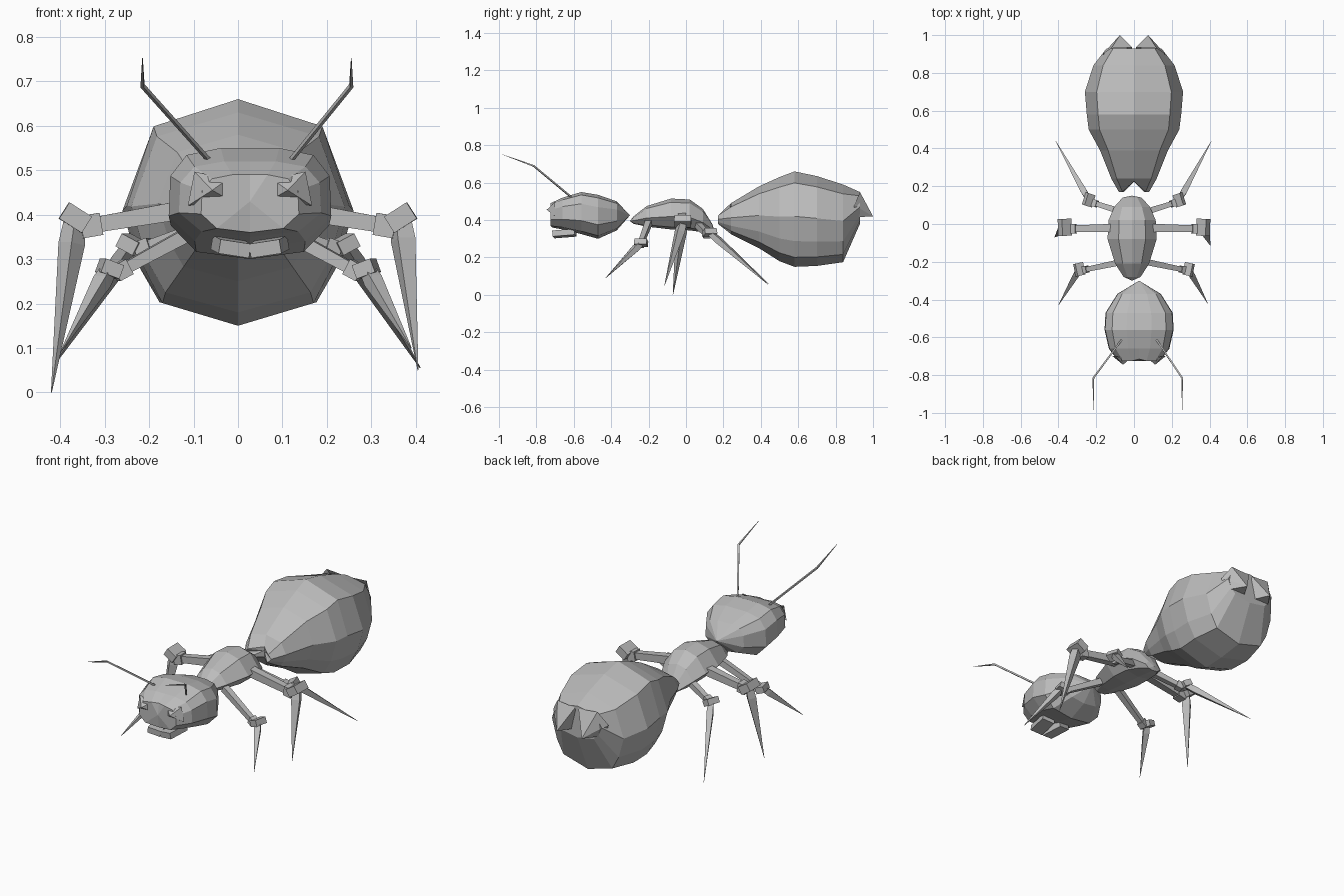
import bpy, bmesh, math
from mathutils import Vector

cube = bpy.data.objects.get("Cube")
if cube:
    bpy.data.objects.remove(cube, do_unlink=True)

grey = bpy.data.materials.new("grey shell")
grey.use_nodes = True
grey.diffuse_color = (0.5, 0.5, 0.5, 1)
grey.node_tree.nodes["Principled BSDF"].inputs["Base Color"].default_value = (0.5, 0.5, 0.5, 1)


def finish(name, bm):
    bmesh.ops.recalc_face_normals(bm, faces=bm.faces)
    mesh = bpy.data.meshes.new(name)
    bm.to_mesh(mesh)
    bm.free()
    mesh.materials.append(grey)
    obj = bpy.data.objects.new(name, mesh)
    bpy.context.collection.objects.link(obj)
    return obj


def skin(bm, rings, caps):
    """Join vertex rings and close each end with a fan around a cap point."""
    rows = [[bm.verts.new(p) for p in ring] for ring in rings]
    n = len(rows[0])
    for a, b in zip(rows, rows[1:]):
        for i in range(n):
            j = (i + 1) % n
            bm.faces.new((a[i], a[j], b[j], b[i]))
    for row, cap in zip((rows[0], rows[-1]), caps):
        tip = bm.verts.new(cap)
        for i in range(n):
            bm.faces.new((row[i], row[(i + 1) % n], tip))


def body(name, half, sections, caps, cx=0.0):
    """half: unit outline (x, height 0-1) from top to bottom on one side.
    section: y, half width, bottom, top, y shift of the middle line."""
    outline = half + [(-x, h) for x, h in reversed(half) if x > 0]
    rings = [[(cx + x * w, y + (shift if x == 0 else 0), lo + h * (hi - lo))
              for x, h in outline] for y, w, lo, hi, shift in sections]
    bm = bmesh.new()
    skin(bm, rings, [(cx, y, z) for y, z in caps])
    return finish(name, bm)


def rod(name, points, radii, sides=4):
    """Faceted tapering rod along a path."""
    pts = [Vector(p) for p in points]
    rings = []
    for i, (p, r) in enumerate(zip(pts, radii)):
        d = (pts[min(i + 1, len(pts) - 1)] - pts[max(i - 1, 0)]).normalized()
        u = d.cross(Vector((0, 0, 1))).normalized()
        v = u.cross(d)
        angles = [math.tau * (k + 0.5) / sides for k in range(sides)]
        rings.append([p + r * (u * math.cos(t) + v * math.sin(t)) for t in angles])
    bm = bmesh.new()
    skin(bm, rings, (pts[0], pts[-1]))
    return finish(name, bm)


def block(name, centre, size, direction):
    """Box whose local x axis follows a direction."""
    bm = bmesh.new()
    bmesh.ops.create_cube(bm, size=1)
    bmesh.ops.scale(bm, vec=size, verts=bm.verts)
    obj = finish(name, bm)
    obj.location = centre
    obj.rotation_euler = Vector(direction).to_track_quat('X', 'Z').to_euler()
    return obj


# Abdomen with a notch at both ends
body("abdomen", [(0, 1), (0.76, 0.88), (1, 0.53), (0.86, 0.27), (0.68, 0.1), (0, 0)],
     [(0.17, 0.08, 0.375, 0.43, 0.055),
      (0.24, 0.12, 0.325, 0.49, 0),
      (0.39, 0.18, 0.25, 0.58, 0),
      (0.50, 0.24, 0.18, 0.63, 0),
      (0.58, 0.25, 0.15, 0.66, 0),
      (0.70, 0.26, 0.155, 0.635, 0),
      (0.84, 0.215, 0.175, 0.59, 0),
      (0.93, 0.145, 0.38, 0.55, 0)],
     ((0.225, 0.41), (0.93, 0.44)))
# Rear points that continue the flanks
for side in (-1, 1):
    bm = bmesh.new()
    base = [(0.01, 0.935, 0.54), (0.12, 0.93, 0.55), (0.165, 0.90, 0.48),
            (0.15, 0.89, 0.415), (0.02, 0.90, 0.415)]
    skin(bm, [[(side * x, y, z) for x, y, z in base]], [(side * 0.075, 1.0, 0.42)])
    finish("abdomen_point", bm)

# Thorax
body("thorax", [(0, 1), (0.55, 0.88), (1, 0.42), (0.6, 0.08), (0, 0)],
     [(-0.28, 0.045, 0.38, 0.42, 0),
      (-0.21, 0.09, 0.365, 0.475, 0),
      (-0.08, 0.13, 0.35, 0.515, 0),
      (0.02, 0.125, 0.345, 0.51, 0),
      (0.09, 0.095, 0.335, 0.46, 0),
      (0.14, 0.05, 0.33, 0.38, 0)],
     ((-0.30, 0.395), (0.15, 0.35)), -0.01)

# Head
HX = 0.027
body("head", [(0, 1), (0.36, 1), (0.78, 0.93), (0.98, 0.72), (1, 0.32), (0.68, 0.07), (0, 0)],
     [(-0.725, 0.11, 0.36, 0.49, 0.01),
      (-0.66, 0.16, 0.35, 0.52, 0),
      (-0.56, 0.183, 0.325, 0.55, 0),
      (-0.47, 0.178, 0.30, 0.535, 0),
      (-0.37, 0.115, 0.345, 0.50, 0)],
     ((-0.725, 0.43), (-0.30, 0.425)), HX)

# Eyes, mandibles and antennae
for side, label in ((-1, "right"), (1, "left")):
    bm = bmesh.new()
    corners = [(0.05, -0.715, 0.48), (0.125, -0.70, 0.497),
               (0.14, -0.70, 0.42), (0.05, -0.715, 0.435)]
    skin(bm, [[(HX + side * x, y, z) for x, y, z in corners]],
         [(HX + side * 0.085, -0.745, 0.455)])
    finish(label + "_eye", bm)
    jaw = block(label + "_mandible", (HX + side * 0.043, -0.65, 0.328),
                (0.12, 0.07, 0.032), (side * 0.15, 1, 0.08))
    jaw.rotation_euler.rotate_axis('X', -side * 0.15)
    elbow = 0.02 + side * 0.235
    rod(label + "_antenna", [(HX + side * 0.09, -0.61, 0.52), (elbow, -0.815, 0.69),
                             (elbow, -0.985, 0.752)], (0.006, 0.006, 0.001))

# Legs: hip, knee, foot on the left side, with the feet set unevenly
legs = {
    "front": ((0.06, -0.20, 0.385), (0.275, -0.245, 0.268), (0.39, -0.42, 0.10), (0.40, -0.43, 0.09)),
    "middle": ((0.07, -0.02, 0.42), (0.345, -0.025, 0.373), (0.405, -0.115, 0.05), (0.42, -0.07, 0.0)),
    "rear": ((0.05, 0.06, 0.38), (0.225, 0.115, 0.32), (0.41, 0.44, 0.055), (0.415, 0.44, 0.06)),
}
for name, (hip, knee, left_foot, right_foot) in legs.items():
    for side, label, foot in ((1, "left", left_foot), (-1, "right", right_foot)):
        h, k, f = (Vector((side * p[0], p[1], p[2])) for p in (hip, knee, foot))
        along = (k - h).normalized()
        part = label + "_" + name
        big = 1.2 if name == "middle" else 0.9
        rod(part + "_thigh", (h, k), (0.026 * big, 0.02 * big))
        block(part + "_knee", k - along * 0.015, (0.038 * big, 0.042 * big, 0.042 * big), along)
        # The joint leans up and out from the knee
        top = k + along * 0.018 * big + Vector((0, 0.008, 0.02 * big))
        block(part + "_joint", top, (0.05 * big, 0.075 * big, 0.036 * big),
              along + Vector((0, 0, 0.8)))
        rod(part + "_shin", (top, top.lerp(f, 0.15), f), (0.02 * big, 0.025 * big, 0.001))
